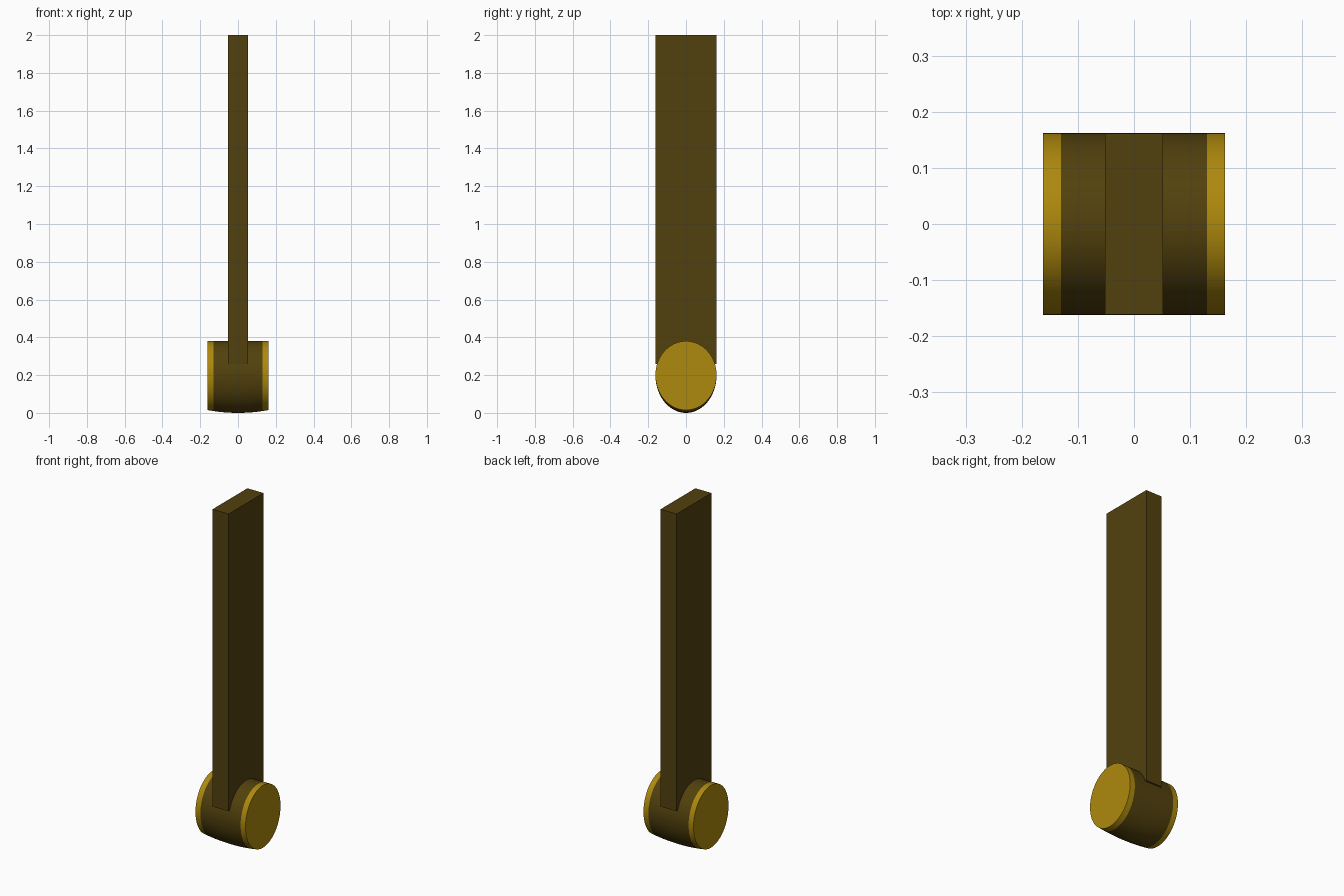
import bpy, bmesh, math

if "Cube" in bpy.data.objects:
    bpy.data.objects.remove(bpy.data.objects["Cube"])


def material(name, color):
    m = bpy.data.materials.new(name)
    m.diffuse_color = (*color, 1)
    m.use_nodes = True
    m.node_tree.nodes["Principled BSDF"].inputs["Base Color"].default_value = m.diffuse_color
    return m


bronze = material("dark_bronze", (0.085, 0.053, 0.004))
gold = material("gold", (0.42, 0.25, 0.004))
SIDES = 64


def finish(name, bm, mat):
    bmesh.ops.recalc_face_normals(bm, faces=bm.faces)
    me = bpy.data.meshes.new(name)
    bm.to_mesh(me)
    bm.free()
    me.materials.append(mat)
    ob = bpy.data.objects.new(name, me)
    bpy.context.collection.objects.link(ob)
    bpy.context.view_layer.objects.active = ob
    ob.select_set(True)
    bpy.ops.object.shade_smooth_by_angle(angle=math.radians(30))
    ob.select_set(False)
    return ob


def drum(name, xs, mat):
    """Oval sections along x; the underside bulges towards the middle."""
    bm = bmesh.new()
    rings = []
    for x in xs:
        low = 0.2 - 0.015 * (x / 0.162) ** 2
        ring = []
        for i in range(SIDES):
            a = 2 * math.pi * i / SIDES
            s = math.sin(a)
            z = 0.2 + s * (0.18 if s > 0 else low)
            ring.append(bm.verts.new((x, 0.162 * math.cos(a), z)))
        rings.append(ring)
    for r, q in zip(rings, rings[1:]):
        for i in range(SIDES):
            j = (i + 1) % SIDES
            bm.faces.new((r[i], r[j], q[j], q[i]))
    bm.faces.new(rings[0])
    bm.faces.new(rings[-1])
    return finish(name, bm, mat)


# Pommel barrel and its two gold end caps
drum("barrel", [-0.13 + 0.26 * i / 12 for i in range(13)], bronze)
for side, label in ((-1, "left"), (1, "right")):
    drum(label + "_cap", [side * x for x in (0.13, 0.146, 0.162)], gold)

# Upright flat bar
bm = bmesh.new()
bmesh.ops.create_cube(bm, size=1)
for v in bm.verts:
    v.co = (v.co.x * 0.104, v.co.y * 0.322, 1.13 + v.co.z * 1.74)
finish("upright_bar", bm, bronze)
